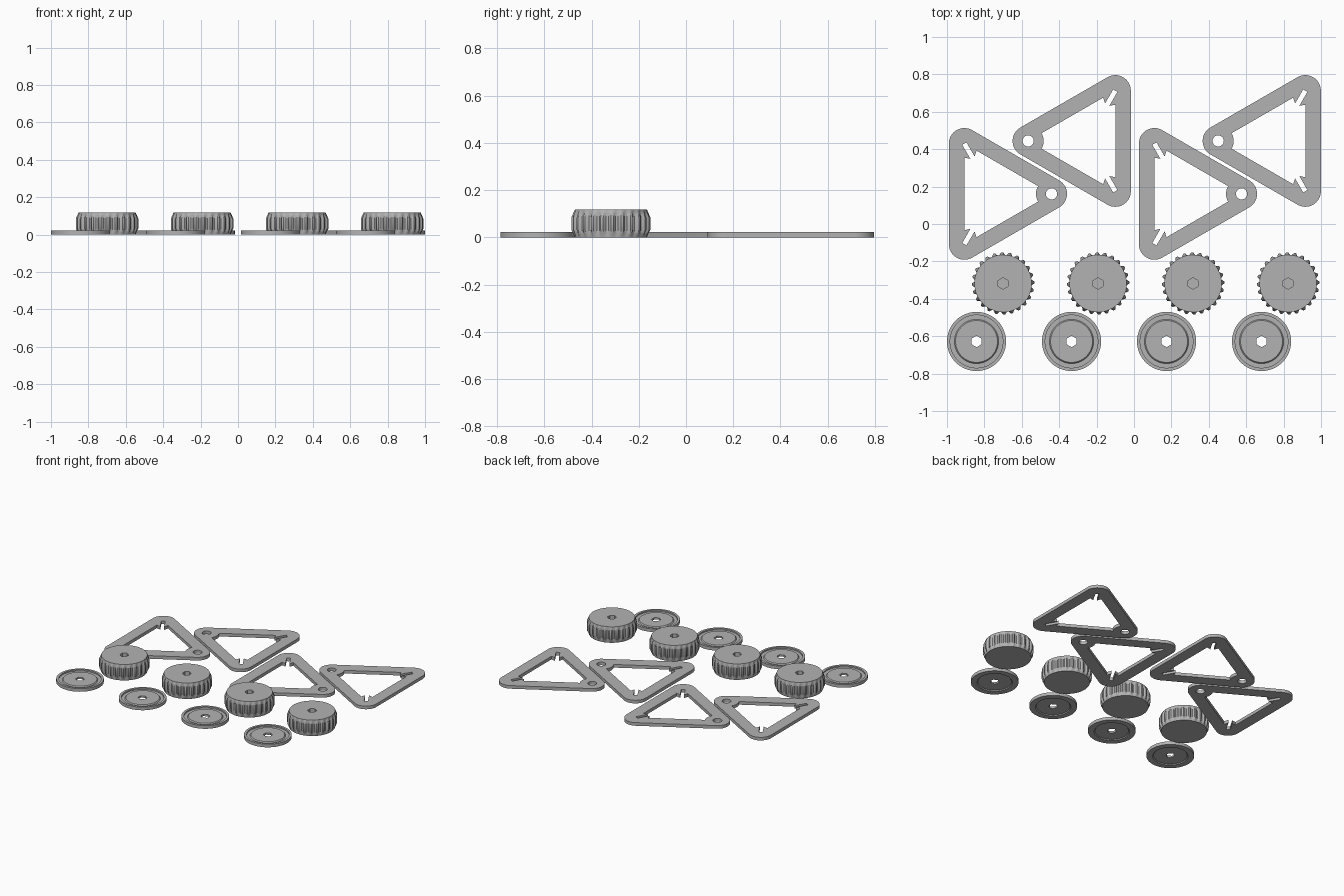
import bpy, bmesh, math
from mathutils import Vector

if "Cube" in bpy.data.objects:
    bpy.data.objects.remove(bpy.data.objects["Cube"])

N = 96  # points around each turned part

grey = bpy.data.materials.new("plain_grey")
grey.diffuse_color = (0.45, 0.45, 0.45, 1)
grey.use_nodes = True
grey.node_tree.nodes["Principled BSDF"].inputs["Base Color"].default_value = grey.diffuse_color


def polar(r, deg):
    return Vector((r * math.cos(math.radians(deg)), r * math.sin(math.radians(deg))))


def add(name, mesh, x, y, turn=0):
    ob = bpy.data.objects.new(name, mesh)
    ob.location = (x, y, 0)
    ob.rotation_euler.z = turn
    bpy.context.collection.objects.link(ob)
    return ob


def hexagon(k):
    """Radius of a point-up hexagon at step k."""
    a = (k / N * 360 - 90) % 60 - 30
    return 0.0265 / math.cos(math.radians(a))


def toothed(r):
    """Grip ring: raised ribs of radius r over a plain barrel."""
    return lambda k: r if k % 4 < 2 else 0.153


def lathe(name, rings, closed):
    """Join rings of (radius or radius function, z); cap the ends unless closed."""
    bm = bmesh.new()
    loops = []
    for r, z in rings:
        pts = [polar(r(k) if callable(r) else r, k / N * 360) for k in range(N)]
        loops.append([bm.verts.new((p.x, p.y, z)) for p in pts])
    pairs = list(zip(loops, loops[1:]))
    if closed:
        pairs.append((loops[-1], loops[0]))
    else:
        bm.faces.new(loops[0])
        bm.faces.new(loops[-1])
    for a, b in pairs:
        for k in range(N):
            j = (k + 1) % N
            bm.faces.new((a[k], a[j], b[j], b[k]))
    bmesh.ops.recalc_face_normals(bm, faces=bm.faces)
    mesh = bpy.data.meshes.new(name)
    bm.to_mesh(mesh)
    bm.free()
    mesh.materials.append(grey)
    return mesh


def frame_mesh():
    """Rounded triangle frame with two slotted corners and one eyelet at the origin."""
    R, T = 0.083, 0.023
    top, low, eye = Vector((-0.466, 0.269)), Vector((-0.466, -0.269)), Vector((0, 0))
    outer = []
    for c, start in ((top, 60), (low, 180), (eye, 300)):
        outer += [c + polar(R, start + 120 * i / 16) for i in range(17)]
    # inner opening: barbed slot in two corners, round boss at the eyelet
    notch = [(0.065, 0.0375), (0.087, 0.013), (0, 0.013)]
    notch += [(a, -p) for a, p in reversed(notch)]
    inner = []
    for c, heading in ((top, -60), (low, 60)):
        inner += [c + polar(a, heading) + polar(p, heading + 90) for a, p in notch]
    inner += [eye + polar(R, 210 - 60 * i / 10) for i in range(11)]
    hole = [polar(0.03, 360 * i / 32) for i in range(32)]

    cu = bpy.data.curves.new("frame_outline", 'CURVE')
    cu.dimensions = '2D'
    cu.fill_mode = 'BOTH'
    cu.extrude = T / 2
    for pts in (outer, inner, hole):
        sp = cu.splines.new('POLY')
        sp.points.add(len(pts) - 1)
        for q, p in zip(sp.points, pts):
            q.co = (p.x, p.y, 0, 1)
        sp.use_cyclic_u = True
    ob = bpy.data.objects.new("frame_outline", cu)
    bpy.context.collection.objects.link(ob)
    dg = bpy.context.evaluated_depsgraph_get()
    mesh = bpy.data.meshes.new_from_object(ob.evaluated_get(dg))
    bpy.data.objects.remove(ob)
    bm = bmesh.new()
    bm.from_mesh(mesh)
    bmesh.ops.remove_doubles(bm, verts=bm.verts, dist=1e-5)
    bmesh.ops.translate(bm, verts=bm.verts, vec=(0, 0, T / 2))
    bmesh.ops.recalc_face_normals(bm, faces=bm.faces)
    bm.to_mesh(mesh)
    bm.free()
    mesh.materials.clear()
    mesh.materials.append(grey)
    return mesh


# ribbed knob with a blind hexagonal socket on top
knob = lathe("knob", [
    (0.153, 0), (toothed(0.157), 0.012), (toothed(0.167), 0.032),
    (toothed(0.167), 0.085), (toothed(0.157), 0.108), (0.153, 0.117),
    (hexagon, 0.117), (hexagon, 0.05)], False)

# flat cap with a raised rim, a ring groove, a recessed underside and a hexagonal hole
cap = lathe("cap", [
    (hexagon, 0.006), (0.112, 0.006), (0.118, 0), (0.158, 0), (0.158, 0.023),
    (0.141, 0.023), (0.141, 0.013), (0.118, 0.013), (0.112, 0.02),
    (hexagon, 0.02)], True)

frame = frame_mesh()

parts = []
for i in range(4):
    parts.append(add("knob", knob, -0.7 + 0.508 * i, -0.318))
    parts.append(add("cap", cap, -0.842 + 0.508 * i, -0.628))
for dx in (0, 1.016):
    parts.append(add("frame", frame, -0.441 + dx, 0.161))
    parts.append(add("frame_turned", frame, -0.566 + dx, 0.444, math.pi))

for ob in parts:
    ob.select_set(True)
bpy.context.view_layer.objects.active = parts[0]
bpy.ops.object.shade_smooth_by_angle(angle=math.radians(30))
